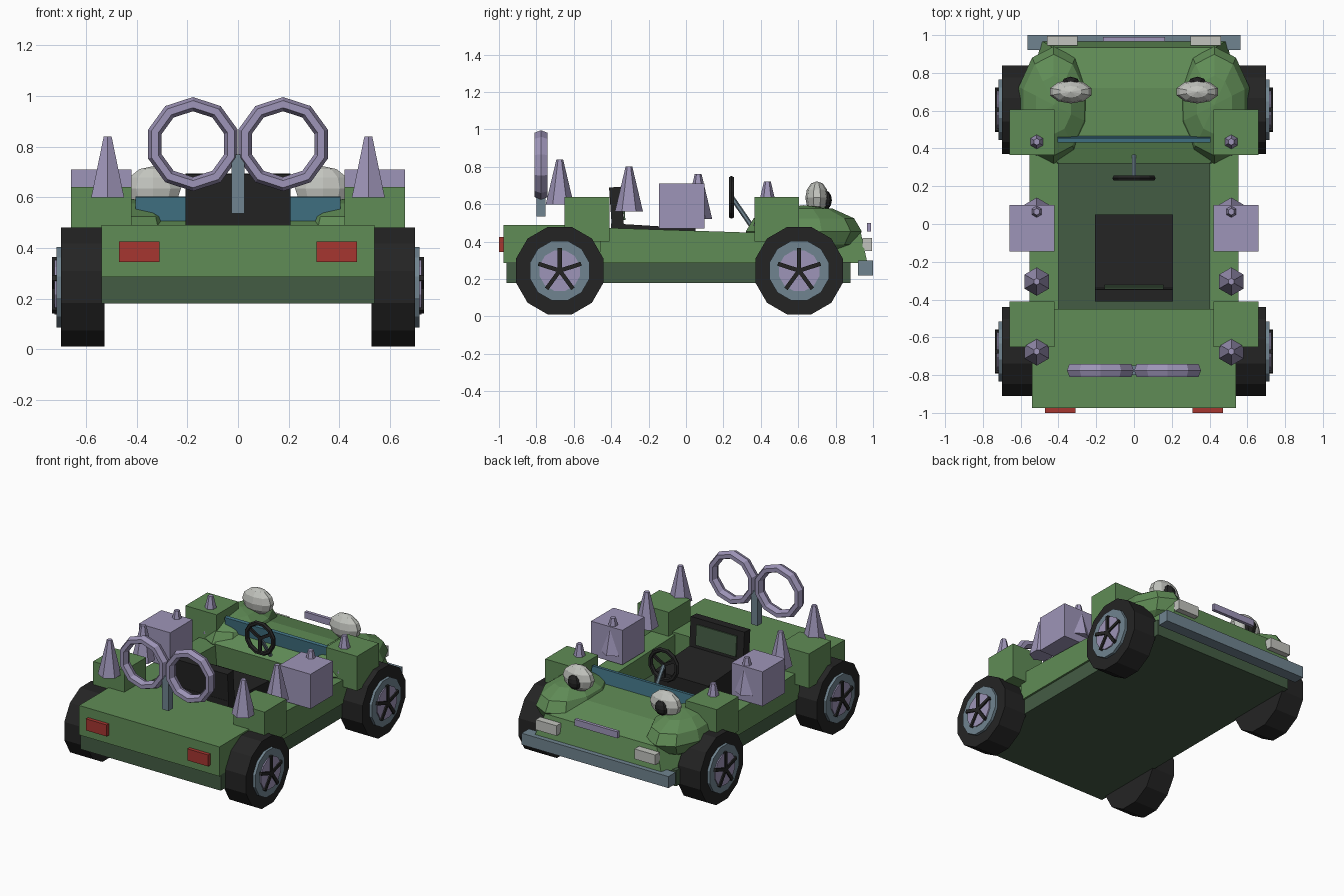
import bpy, bmesh, math
from mathutils import Matrix, Vector

if "Cube" in bpy.data.objects:
    bpy.data.objects.remove(bpy.data.objects["Cube"])


def mat(name, r, g, b):
    m = bpy.data.materials.new(name)
    lin = [((c / 255 + 0.055) / 1.055) ** 2.4 for c in (r, g, b)]
    m.diffuse_color = (*lin, 1)
    m.use_nodes = True
    m.node_tree.nodes["Principled BSDF"].inputs["Base Color"].default_value = m.diffuse_color
    return m


GREEN = mat("body green", 96, 140, 86)
DARK = mat("dark green", 68, 92, 68)
BLACK = mat("black", 36, 36, 36)
LILAC = mat("lilac", 158, 149, 184)
SLATE = mat("slate grey", 112, 132, 144)
WHITE = mat("eye white", 194, 196, 190)
RED = mat("lamp red", 166, 54, 48)
TEAL = mat("screen teal", 66, 116, 134)


def finish(name, bm, m):
    bmesh.ops.recalc_face_normals(bm, faces=bm.faces)
    me = bpy.data.meshes.new(name)
    bm.to_mesh(me)
    bm.free()
    me.materials.append(m)
    ob = bpy.data.objects.new(name, me)
    bpy.context.collection.objects.link(ob)
    return ob


def box(name, x, y, z, m, tilt=0):
    """Box from (min, max) ranges, optionally tilted about x."""
    bm = bmesh.new()
    c = Vector([(a + b) / 2 for a, b in (x, y, z)])
    s = [b - a for a, b in (x, y, z)]
    M = Matrix.Translation(c) @ Matrix.Rotation(tilt, 4, 'X') @ Matrix.Diagonal((*s, 1))
    bmesh.ops.create_cube(bm, size=1, matrix=M)
    return finish(name, bm, m)


def pair(name, x, y, z, m):
    for side, s in (("left", -1), ("right", 1)):
        box(f"{name}_{side}", sorted((s * x[0], s * x[1])), y, z, m)


def cyl(name, c, r1, r2, h, n, m, rot=Matrix(), spin=0):
    bm = bmesh.new()
    M = Matrix.Translation(c) @ rot @ Matrix.Rotation(spin, 4, 'Z')
    bmesh.ops.create_cone(bm, cap_ends=True, segments=n, radius1=r1, radius2=r2, depth=h, matrix=M)
    return finish(name, bm, m)


def ball(name, c, r, m, seg=10, rings=6, rot=Matrix()):
    bm = bmesh.new()
    M = Matrix.Translation(c) @ Matrix.Diagonal((*r, 1)) @ rot
    bmesh.ops.create_uvsphere(bm, u_segments=seg, v_segments=rings, radius=1, matrix=M)
    return finish(name, bm, m)


def ring(name, c, R, r, depth, n, m, k=6):
    """Faceted ring standing in the xz plane."""
    bm = bmesh.new()
    g = []
    for i in range(n):
        a = 2 * math.pi * (i + 0.5) / n
        row = []
        for j in range(k):
            b = 2 * math.pi * j / k
            q = R + r * math.cos(b)
            row.append(bm.verts.new((c[0] + q * math.cos(a), c[1] + depth * math.sin(b),
                                     c[2] + q * math.sin(a))))
        g.append(row)
    for i in range(n):
        for j in range(k):
            bm.faces.new((g[i][j], g[(i + 1) % n][j],
                          g[(i + 1) % n][(j + 1) % k], g[i][(j + 1) % k]))
    return finish(name, bm, m)


def loft(name, sections, m):
    """Join sections (y, bottom half width, top half width, bottom z, top z)."""
    bm = bmesh.new()
    rows = [[bm.verts.new(p) for p in ((-wb, yb, zb), (wb, yb, zb), (wt, yt, zt), (-wt, yt, zt))]
            for yb, yt, wb, wt, zb, zt in sections]
    for a, b in zip(rows, rows[1:]):
        for j in range(4):
            bm.faces.new((a[j], a[(j + 1) % 4], b[(j + 1) % 4], b[j]))
    bm.faces.new(rows[0])
    bm.faces.new(rows[-1])
    return finish(name, bm, m)


# Body: lower tub, rear deck, side rails and tapered nose
box("lower_tub", (-.54, .54), (-.96, .88), (.18, .29), DARK)
box("rear_deck", (-.54, .54), (-.975, -.45), (.285, .49), GREEN)
for side, s in (("left", -1), ("right", 1)):
    rail = box(f"side_rail_{side}", sorted((s * .40, s * .553)), (-.46, .45), (.285, .475), GREEN)
    for v in rail.data.vertices:
        if v.co.z > .4 and v.co.y > 0:
            v.co.z = .445
loft("nose", [(.34, .32, .54, .40, .285, .46), (.45, .45, .55, .50, .285, .51),
              (.72, .72, .55, .48, .285, .505), (.97, .935, .49, .43, .285, .447)], GREEN)

# Square wing blocks and lilac side boxes
pair("rear_wing_block", (.42, .66), (-.65, -.41), (.40, .64), GREEN)
pair("front_wing_block", (.42, .66), (.365, .605), (.40, .64), GREEN)
pair("side_box", (.42, .66), (-.145, .10), (.47, .71), LILAC)

# Lamps, bumper and mouth bar
pair("tail_lamp", (.31, .47), (-1.0, -.97), (.345, .425), RED)
pair("head_lamp", (.30, .46), (.945, .995), (.35, .42), WHITE)
box("bumper", (-.565, .565), (.92, 1.0), (.22, .30), SLATE)
box("mouth_bar", (-.165, .165), (.967, .99), (.455, .50), LILAC)

lie_x = Matrix.Rotation(math.pi / 2, 4, 'Y')
for side, s in (("left", -1), ("right", 1)):
    # Bulging front wings with eyes
    ball(f"front_bulge_{side}", (s * .425, .63, .455), (.195, .31, .14), GREEN, 10, 6)
    ball(f"eye_{side}", (s * .335, .70, .635), (.115, .062, .088), WHITE, 10, 6)
    ball(f"pupil_{side}", (s * .335, .745, .622), (.05, .035, .052), BLACK, 8, 6)
    # Row of spikes, stepping down towards the nose
    for i in range(4):
        z = .60 - .039 * i
        cyl(f"spike_{side}_{i}", (s * .515, -.675 + .37 * i, z + .12),
            .075, .018, .24, 6, LILAC, spin=math.pi / 6 * 0)
    # Tail rings
    ring(f"tail_ring_{side}", (s * .178, -.775, .81), .158, .028, .04, 10, LILAC)
    # Wheels: tyre, rim, hub disc and five spokes
    for end, y in (("rear", -.675), ("front", .605)):
        tag = f"{end}_{side}"
        z = .245
        cyl(f"tyre_{tag}", (s * .613, y, z), .243, .243, .173, 12, BLACK, lie_x, math.pi / 12)
        cyl(f"rim_{tag}", (s * .705, y, z), .165, .165, .026, 12, SLATE, lie_x, math.pi / 12)
        cyl(f"hub_disc_{tag}", (s * .713, y, z), .112, .112, .026, 12, LILAC, lie_x, math.pi / 12)
        bm = bmesh.new()
        for i in range(5):
            M = (Matrix.Translation((s * .725, y, z)) @ Matrix.Rotation(2 * math.pi * i / 5, 4, 'X')
                 @ Matrix.Translation((0, 0, .06)) @ Matrix.Diagonal((.02, .022, .12, 1)))
            bmesh.ops.create_cube(bm, size=1, matrix=M)
        finish(f"spokes_{tag}", bm, BLACK)

# Post carrying the tail rings
box("tail_post", (-.025, .025), (-.80, -.75), (.535, .77), SLATE)

# Seat with inset back panel
cushion = box("seat_cushion", (-.207, .207), (-.40, .05), (.29, .498), BLACK)
for v in cushion.data.vertices:
    if v.co.z > .4 and v.co.y > 0:
        v.co.z = .47
box("seat_back", (-.207, .207), (-.402, -.337), (.42, .692), BLACK, .07)
box("seat_back_panel", (-.155, .155), (-.338, -.329), (.515, .655), DARK, .07)

# Windscreen strip
box("windscreen", (-.405, .405), (.437, .462), (.48, .603), TEAL, .1)

# Steering wheel, spokes and column
ring("steering_wheel", (0, .243, .637), .103, .016, .016, 12, BLACK)
for i in range(3):
    a = math.pi / 2 + i * 2 * math.pi / 3
    bm = bmesh.new()
    M = (Matrix.Translation((0, .243, .637)) @ Matrix.Rotation(a, 4, 'Y')
         @ Matrix.Translation((.05, 0, 0)) @ Matrix.Diagonal((.1, .014, .02, 1)))
    bmesh.ops.create_cube(bm, size=1, matrix=M)
    finish(f"steering_spoke_{i}", bm, BLACK)
p, q = Vector((0, .245, .637)), Vector((0, .36, .47))
cyl("steering_column", (p + q) / 2, .013, .013, (q - p).length, 6, SLATE,
    (q - p).to_track_quat('Z', 'Y').to_matrix().to_4x4())
